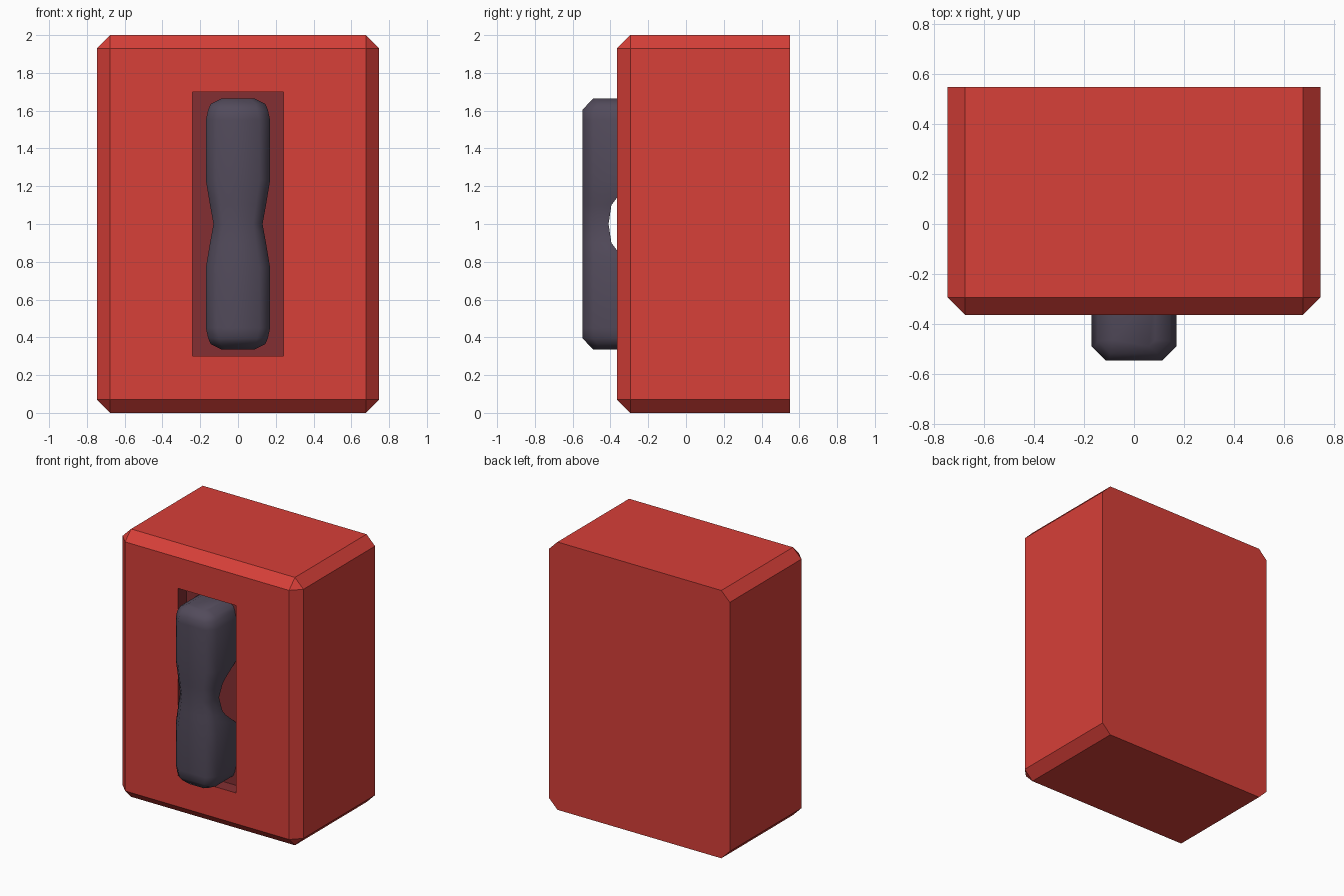
import bpy, bmesh, math

if "Cube" in bpy.data.objects:
    bpy.data.objects.remove(bpy.data.objects["Cube"])


def material(name, rgb):
    m = bpy.data.materials.new(name)
    m.diffuse_color = (*rgb, 1.0)
    m.use_nodes = True
    m.node_tree.nodes["Principled BSDF"].inputs["Base Color"].default_value = m.diffuse_color
    return m


red = material("red", (0.68, 0.05, 0.04))
dark_red = material("dark red", (0.23, 0.028, 0.032))
charcoal = material("charcoal", (0.085, 0.07, 0.105))


def make_object(name, bm, mats):
    bmesh.ops.recalc_face_normals(bm, faces=bm.faces)
    mesh = bpy.data.meshes.new(name)
    bm.to_mesh(mesh)
    bm.free()
    for m in mats:
        mesh.materials.append(m)
    ob = bpy.data.objects.new(name, mesh)
    bpy.context.collection.objects.link(ob)
    return ob


# Case: box with every edge chamfered except those around the flat back
X, FRONT, BACK = 0.747, -0.365, 0.55
bm = bmesh.new()
bmesh.ops.create_cube(bm, size=1)
for v in bm.verts:
    v.co = (v.co.x * 2 * X, FRONT if v.co.y < 0 else BACK, v.co.z * 2 + 1)
edges = [e for e in bm.edges if any(v.co.y < 0 for v in e.verts)]
bmesh.ops.bevel(bm, geom=edges, offset=0.07, offset_type='OFFSET',
                segments=1, profile=0.5, affect='EDGES')
bm.normal_update()

# Recess: inset the front face to a slot, then push it in
front = min(bm.faces, key=lambda f: f.calc_center_median().y)
bmesh.ops.inset_individual(bm, faces=[front], thickness=0.1)
for v in front.verts:
    v.co = (math.copysign(0.24, v.co.x), FRONT,
            1 + math.copysign(0.70, v.co.z - 1))
bmesh.ops.inset_individual(bm, faces=[front], thickness=0.0)
for v in front.verts:
    v.co.y += 0.1
for f in bm.faces:
    c = f.calc_center_median()
    if abs(c.x) < 0.25 and abs(c.z - 1) < 0.71 and FRONT + 0.01 < c.y < 0:
        f.material_index = 1
make_object("case", bm, [red, dark_red])

# Handle: sections lofted upward, mirrored about the waist
# (height from waist, half width, front y, back y, chamfer)
FLOOR = FRONT + 0.1
half = [
    (0.00, 0.130, -0.547, -0.410, 0.050),
    (0.10, 0.148, -0.547, -0.395, 0.053),
    (0.14, 0.155, -0.547, -0.365, 0.055),
    (0.23, 0.170, -0.547, FLOOR, 0.057),
    (0.55, 0.170, -0.547, FLOOR, 0.057),
    (0.605, 0.158, -0.547, FLOOR, 0.057),
    (0.635, 0.145, -0.520, FLOOR, 0.050),
    (0.665, 0.085, -0.490, FLOOR, 0.025),
]
sections = [(-s[0], *s[1:]) for s in reversed(half[1:])] + half
bm = bmesh.new()
rings = []
for h, w, yf, yb, c in sections:
    outline = [(-w, yb), (w, yb), (w, yf + c), (w - c, yf),
               (c - w, yf), (-w, yf + c)]
    rings.append([bm.verts.new((x, y, 1 + h)) for x, y in outline])
for a, b in zip(rings, rings[1:]):
    for i in range(6):
        j = (i + 1) % 6
        bm.faces.new((a[i], a[j], b[j], b[i]))
bm.faces.new(rings[0])
bm.faces.new(rings[-1])
handle = make_object("handle", bm, [charcoal])
bpy.context.view_layer.objects.active = handle
handle.select_set(True)
bpy.ops.object.shade_smooth_by_angle(angle=math.radians(55))
